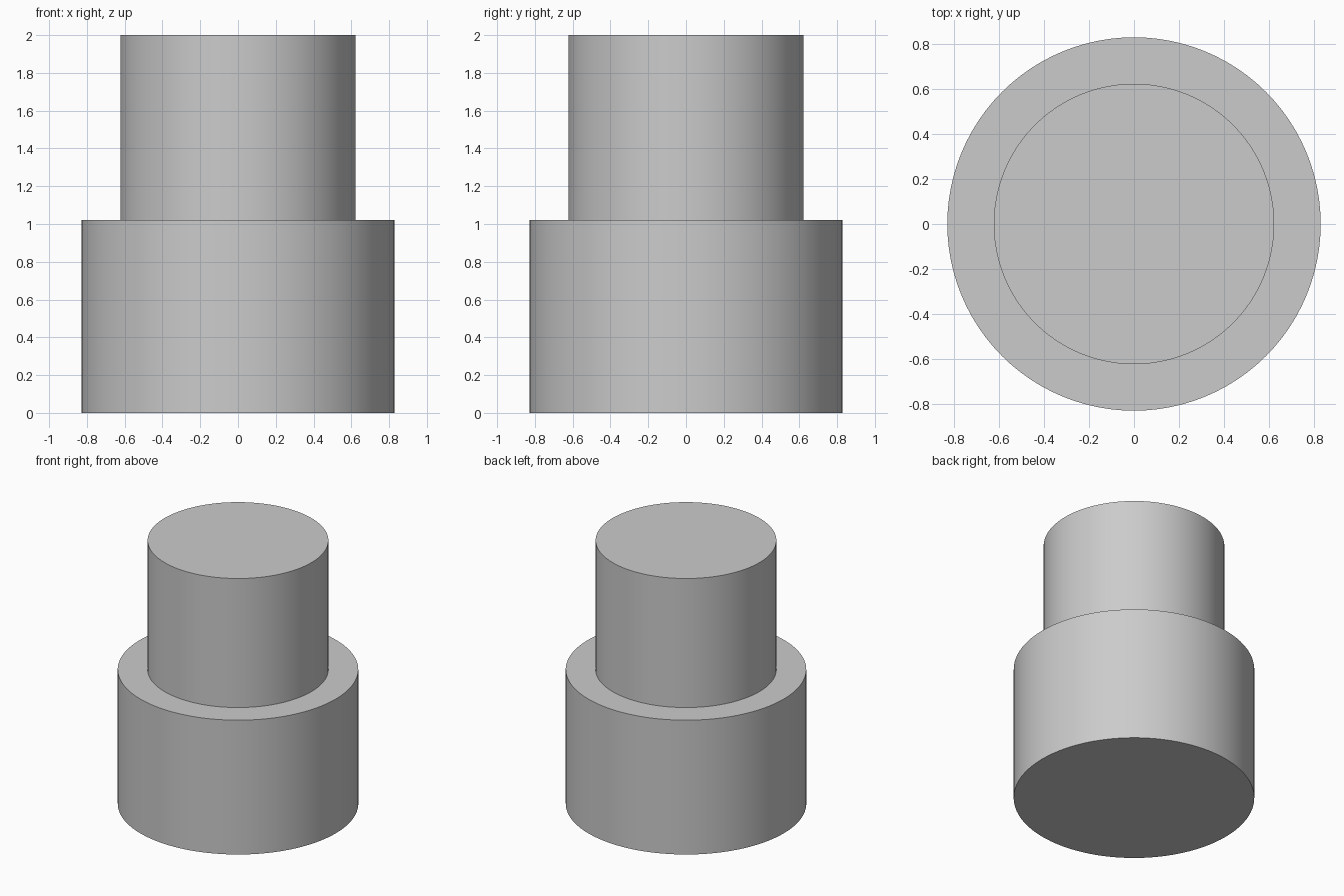
import bpy, bmesh, math

if "Cube" in bpy.data.objects:
    bpy.data.objects.remove(bpy.data.objects["Cube"])

SEGMENTS = 96

# Half-profile of the stepped plug: (radius, height) from bottom to top
profile = [(0.828, 0.0), (0.828, 1.02), (0.622, 1.02), (0.622, 2.0)]

bm = bmesh.new()
rings = []
for r, z in profile:
    rings.append([bm.verts.new((r * math.cos(2 * math.pi * i / SEGMENTS),
                                r * math.sin(2 * math.pi * i / SEGMENTS), z))
                  for i in range(SEGMENTS)])

# Side walls and the flat shoulder
for low, high in zip(rings, rings[1:]):
    for i in range(SEGMENTS):
        j = (i + 1) % SEGMENTS
        bm.faces.new((low[i], low[j], high[j], high[i]))

# End caps
bm.faces.new(rings[0][::-1])
bm.faces.new(rings[-1])

mesh = bpy.data.meshes.new("stepped_cylinder")
bm.to_mesh(mesh)
bm.free()
obj = bpy.data.objects.new("stepped_cylinder", mesh)
bpy.context.collection.objects.link(obj)

# Smooth round walls, crisp rims
bpy.context.view_layer.objects.active = obj
obj.select_set(True)
bpy.ops.object.shade_smooth_by_angle(angle=math.radians(30))
